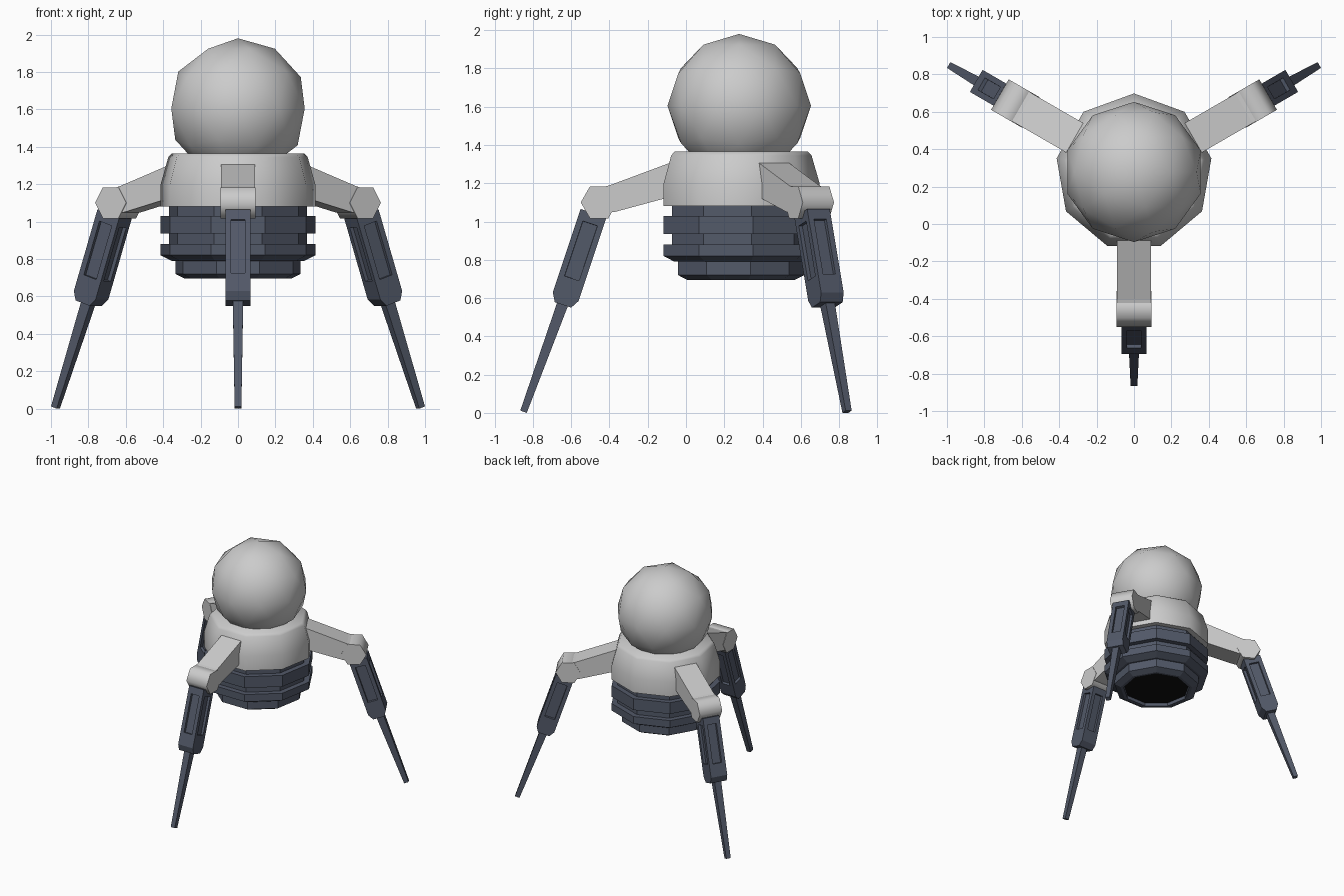
import bpy, bmesh, math
from mathutils import Vector, Matrix

if "Cube" in bpy.data.objects:
    bpy.data.objects.remove(bpy.data.objects["Cube"])

CY = 0.278          # body axis, offset so the three feet are centred


def material(name, rgb):
    m = bpy.data.materials.new(name)
    m.diffuse_color = (*rgb, 1)
    m.use_nodes = True
    m.node_tree.nodes["Principled BSDF"].inputs["Base Color"].default_value = m.diffuse_color
    return m


DARK = material("dark_metal", (0.085, 0.1, 0.14))
BLACK = material("black_opening", (0.005, 0.005, 0.005))


def to_mesh(bm, name, mat=None, smooth=None):
    bmesh.ops.recalc_face_normals(bm, faces=bm.faces)
    me = bpy.data.meshes.new(name)
    bm.to_mesh(me)
    bm.free()
    if mat:
        me.materials.append(mat)
    if smooth:
        me.shade_smooth()
        me.set_sharp_from_angle(angle=math.radians(smooth))
    return me


def place(name, me, turn=0):
    ob = bpy.data.objects.new(name, me)
    ob.location = (0, CY, 0)
    ob.rotation_euler.z = turn
    bpy.context.collection.objects.link(ob)
    return ob


def skin(bm, rings):
    """Join rings of vertices and cap both ends; returns faces per span."""
    rings = [[bm.verts.new(p) for p in ring] for ring in rings]
    n = len(rings[0])
    spans = [[bm.faces.new((a[i], a[(i + 1) % n], b[(i + 1) % n], b[i]))
              for i in range(n)] for a, b in zip(rings, rings[1:])]
    bm.faces.new(rings[0])
    bm.faces.new(rings[-1])
    return spans


def lathe(name, profile, mat=None, smooth=None, sides=9):
    bm = bmesh.new()
    ang = [math.pi / 2 + 2 * math.pi * i / sides for i in range(sides)]
    skin(bm, [[(r * math.cos(a), r * math.sin(a), z) for a in ang] for r, z in profile])
    return place(name, to_mesh(bm, name, mat, smooth))


def beam(bm, start, end, stations):
    """Square bar in the leg plane; stations = (distance, half depth, half width)."""
    p, q = Vector((start[0], 0, start[1])), Vector((end[0], 0, end[1]))
    d = (q - p).normalized()
    u, t = Vector((-d.z, 0, d.x)), Vector((0, 1, 0))
    return skin(bm, [[p + d * s + u * (a * h) + t * (b * w)
                      for a, b in ((1, 1), (-1, 1), (-1, -1), (1, -1))]
                     for s, h, w in stations])


# head
bm = bmesh.new()
bmesh.ops.create_icosphere(bm, subdivisions=2, radius=0.375,
                           matrix=Matrix.Translation((0, 0, 1.605)))
place("head", to_mesh(bm, "head", smooth=60))

# upper body
lathe("upper_body", [(0.42, 1.08), (0.42, 1.2), (0.378, 1.345), (0.36, 1.365)], smooth=50)

# ribbed lower body with a dark opening underneath
lathe("lower_body", [(0.375, 1.09), (0.375, 1.03), (0.42, 1.03), (0.42, 0.935),
                     (0.375, 0.935), (0.375, 0.88), (0.42, 0.88), (0.42, 0.82),
                     (0.36, 0.79), (0.34, 0.79), (0.34, 0.72), (0.29, 0.695),
                     (0.265, 0.695), (0.265, 0.73)], DARK)
lathe("bottom_opening", [(0.264, 0.722), (0.264, 0.728)], BLACK)

# upper arm: side profile extruded across its width
bm = bmesh.new()
arm = [(0.28, 1.337), (0.68, 1.188), (0.735, 1.175), (0.735, 1.04), (0.65, 1.05), (0.28, 1.15)]
skin(bm, [[(x, y, z) for x, z in arm] for y in (-0.091, 0.091)])
arm_mesh = to_mesh(bm, "upper_arm")

# knee: six-sided cylinder across the leg
bm = bmesh.new()
hexagon = [(0.096 * math.cos(i * math.pi / 3), 0.096 * math.sin(i * math.pi / 3)) for i in range(6)]
skin(bm, [[(0.732 + x, y, 1.1 + z) for x, z in hexagon] for y in (-0.094, 0.094)])
knee_mesh = to_mesh(bm, "knee", smooth=65)

# middle leg: bar with a slot sunk in each side
bm = bmesh.new()
spans = beam(bm, (0.742, 1.1), (0.919, 0.57),
             [(0.06, 0.071, 0.068), (0.085, 0.071, 0.068), (0.45, 0.071, 0.068),
              (0.52, 0.071, 0.068), (0.565, 0.045, 0.068)])
bmesh.ops.recalc_face_normals(bm, faces=bm.faces)
slots = spans[1]
bmesh.ops.inset_individual(bm, faces=slots, thickness=0.044)
bmesh.ops.inset_individual(bm, faces=slots, thickness=0.001, depth=-0.02)
middle_mesh = to_mesh(bm, "middle_leg", DARK)

# lower leg: tapered spike
bm = bmesh.new()
top, tip = (0.915, 0.59), (1.127, 0.006)
beam(bm, top, tip, [(0, 0.03, 0.028), (math.dist(top, tip), 0.018, 0.018)])
lower_mesh = to_mesh(bm, "lower_leg", DARK)

# three legs around the body
for side, deg in (("front", -90), ("right", 30), ("left", 150)):
    for me in (arm_mesh, knee_mesh, middle_mesh, lower_mesh):
        place(side + "_" + me.name, me, math.radians(deg))
